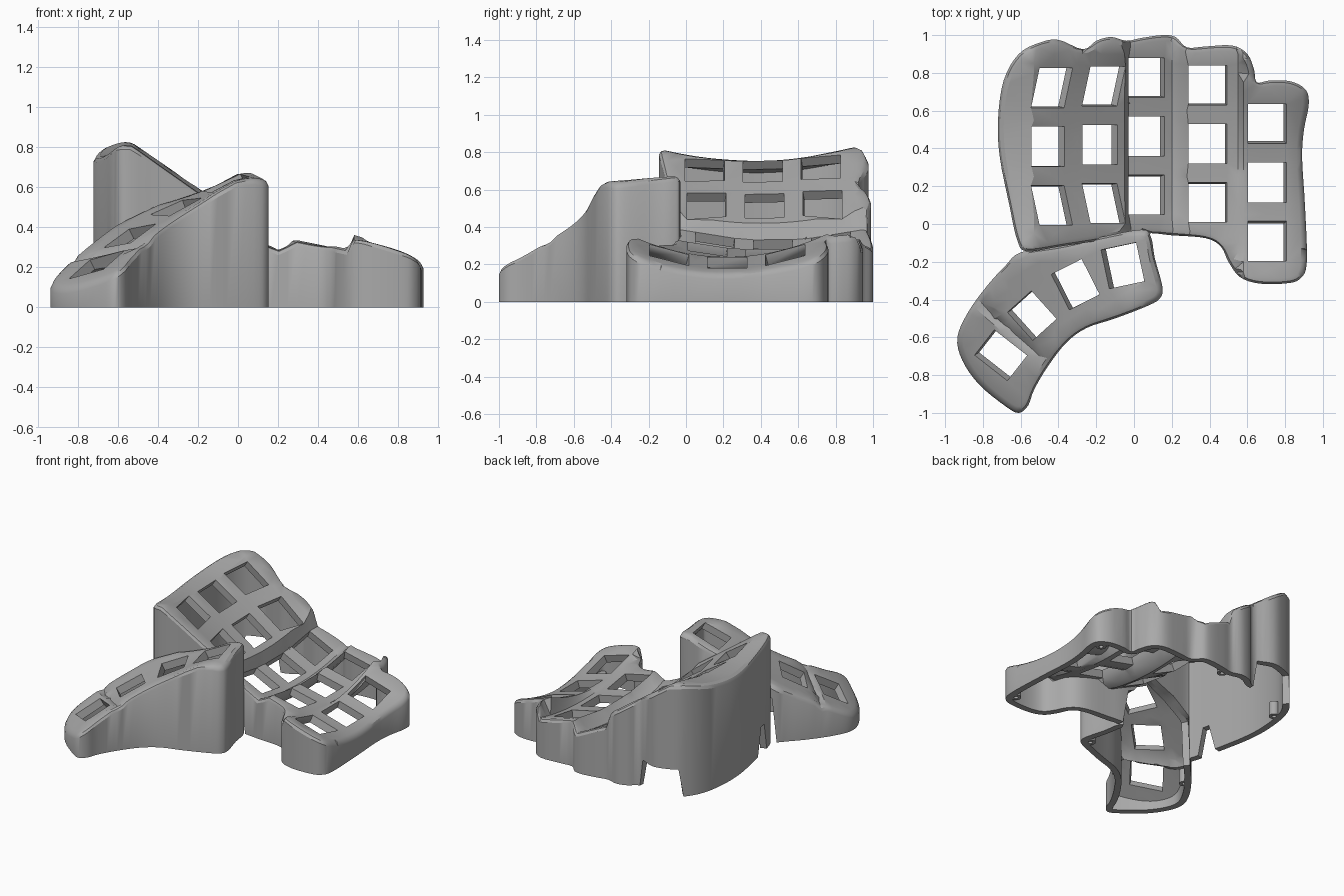
import bpy
import bmesh
from math import radians, cos, sin
from mathutils import Vector, Matrix
from mathutils.geometry import delaunay_2d_cdt

if bpy.data.objects.get("Cube"):
    bpy.data.objects.remove(bpy.data.objects["Cube"])

grey = bpy.data.materials.new("plain grey")
grey.use_nodes = True
grey.diffuse_color = (0.4, 0.4, 0.4, 1)
grey.node_tree.nodes["Principled BSDF"].inputs["Base Color"].default_value = grey.diffuse_color

PLATE, WALL, RIM = 0.055, 0.045, 0.03

# Clockwise plan outlines
MAIN_OUTLINE = [(-.57, -.145), (-.62, -.08), (-.66, .1), (-.71, .35), (-.72, .55), (-.69, .76),
                (-.61, .9), (-.5, .96), (-.4, .975), (-.27, .925), (-.2, .97), (-.12, .99),
                (-.04, .97), (.04, .985), (.15, 1), (.22, .99), (.28, .935), (.38, .94),
                (.52, .945), (.6, .9), (.635, .82), (.65, .75), (.72, .76), (.83, .755),
                (.91, .71), (.925, .63), (.9, .5), (.89, .35), (.905, .1), (.915, -.2),
                (.88, -.29), (.8, -.315), (.66, -.315), (.56, -.28), (.5, -.2), (.46, -.12),
                (.38, -.075), (.2, -.06), (.05, -.05), (-.2, -.09), (-.4, -.12)]
THUMB_OUTLINE = [(-.6, -.15), (-.4, -.12), (-.18, -.07), (.04, -.03), (.09, -.07), (.11, -.18),
                 (.15, -.33), (.14, -.39), (.08, -.43), (-.1, -.5), (-.25, -.55), (-.36, -.63),
                 (-.46, -.76), (-.53, -.88), (-.56, -.96), (-.61, -1), (-.68, -.965),
                 (-.82, -.85), (-.91, -.72), (-.935, -.6), (-.88, -.47), (-.78, -.33), (-.68, -.22)]

# Cross-sections: x, height, bend along y, y centre of the bend
MAIN_SECTION = [(-.72, .75, .26, .36), (-.66, .755, .26, .36), (-.53, .75, .26, .36),
                (-.05, .42, .26, .4), (-.03, .33, .26, .46), (.2, .22, .26, .46),
                (.24, .24, .26, .44), (.28, .28, .25, .42), (.55, .22, .25, .42),
                (.58, .24, .43, .22), (.92, .145, .4, .22)]
THUMB_SECTION = [(-.94, .12, .34, -.62), (-.4, .43, .25, -.47), (-.1, .6, .08, -.25),
                 (0, .655, .08, -.22), (.08, .66, .08, -.22), (.16, .645, .08, -.22)]
CREASE = Vector((-.76, -.47)), Vector((-.45, -.74))


def section(rows, x):
    x = min(max(x, rows[0][0]), rows[-1][0])
    for a, b in zip(rows, rows[1:]):
        if x <= b[0]:
            t = (x - a[0]) / (b[0] - a[0])
            return [p + (q - p) * t for p, q in zip(a, b)][1:]


def main_height(x, y):
    z, bend, mid = section(MAIN_SECTION, x)
    return z + bend * min(abs(y - mid), .53) ** 2


def thumb_height(x, y):
    z, slope, mid = section(THUMB_SECTION, x)
    along = (CREASE[1] - CREASE[0]).normalized()
    gap = abs(along.cross(Vector((x, y)) - CREASE[0]))
    groove = max(0, 1 - gap / .035) if x < -.4 else 0
    return z + slope * (y - mid) - .025 * groove


def joint(x, y):
    return min(main_height(x, y), thumb_height(x, y)) - .1


# Lower edge of each wall: open joint, cable notch, or table level
def main_base(x, y):
    if y < 0 and -.6 < x < .06:
        return joint(x, y)
    back_notch = -.6 < x < -.28 and y > .85
    side_notch = x < -.6 and -.03 < y < .09
    return .2 if back_notch or side_notch else 0


def thumb_base(x, y):
    shared = -.61 < x < .06 and y > -.185 + .19 * (x + .6)
    return joint(x, y) if shared else 0


def smooth_loop(points, steps=4):
    pts, out = [Vector(p) for p in points], []
    n = len(pts)
    for i in range(n):
        a, b, c, d = (pts[(i + k) % n] for k in (-1, 0, 1, 2))
        for s in range(steps):
            t = s / steps
            out.append(.5 * (2 * b + (c - a) * t + (2 * a - 5 * b + 4 * c - d) * t ** 2
                             + (3 * b - a - 3 * c + d) * t ** 3))
    return out


def inset(loop, dist):
    n, out = len(loop), []
    for i, p in enumerate(loop):
        t = (loop[(i + 1) % n] - loop[i - 1]).normalized()
        out.append(p + Vector((t.y, -t.x)) * dist)
    for _ in range(2):
        out = [out[i] * .5 + (out[i - 1] + out[(i + 1) % n]) * .25 for i in range(n)]
    return out


def inside(p, loop):
    hit = False
    for a, b in zip(loop, loop[1:] + loop[:1]):
        if (a.y > p.y) != (b.y > p.y) and p.x < a.x + (b.x - a.x) * (p.y - a.y) / (b.y - a.y):
            hit = not hit
    return hit


def opening(x, y, width, depth, angle, lean=0, scale=1):
    turn = Matrix.Rotation(radians(angle), 2)
    return [Vector((x, y)) + turn @ Vector((i * width + j * lean, j * depth)) * scale / 2
            for i, j in ((-1, -1), (1, -1), (1, 1), (-1, 1))]


def lift(points, height, drop=0):
    return [Vector((p.x, p.y, height(p.x, p.y) - drop)) for p in points]


# Triangulated skin with key openings left out
def skin(bm, ring, holes, extra):
    pts = ring + [p for h in holes for p in h] + extra
    edges, start = [], 0
    for loop in [ring] + holes:
        n = len(loop)
        edges += [(start + i, start + (i + 1) % n) for i in range(n)]
        start += n
    flat, _, faces, source, _, _ = delaunay_2d_cdt([p.xy for p in pts], edges, [], 0, 1e-5)
    verts, lookup = [], {}
    for co, src in zip(flat, source):
        near = pts[src[0]].z if src else min(ring, key=lambda p: (p.xy - co).length).z
        verts.append(bm.verts.new((co.x, co.y, near)))
        for s in src:
            lookup[s] = verts[-1]
    for f in faces:
        mid = sum((flat[i] for i in f), Vector((0, 0))) / len(f)
        if inside(mid, ring) and not any(inside(mid, h) for h in holes):
            bm.faces.new([verts[i] for i in f])
    return [lookup[i] for i in range(start)]


def bridge(bm, a, b):
    for i in range(len(a)):
        quad = [a[i - 1], a[i], b[i], b[i - 1]]
        if len(set(quad)) == 4 and not bm.faces.get(quad):
            bm.faces.new(quad)


def finish(name, bm):
    bmesh.ops.recalc_face_normals(bm, faces=bm.faces)
    mesh = bpy.data.meshes.new(name)
    bm.to_mesh(mesh)
    bm.free()
    mesh.materials.append(grey)
    obj = bpy.data.objects.new(name, mesh)
    bpy.context.collection.objects.link(obj)
    bpy.ops.object.select_all(action='DESELECT')
    obj.select_set(True)
    bpy.context.view_layer.objects.active = obj
    bpy.ops.object.shade_smooth_by_angle(angle=radians(30))


def shell(name, outline, height, base, columns, keys, crease=()):
    bm = bmesh.new()
    outer = smooth_loop(outline)
    inner = inset(outer, WALL)
    # Plate points on the section ridges, clear of the key openings
    clear = [opening(*k, scale=1.2) for k in keys]
    margin = inset(outer, WALL + .02)
    grid = [Vector((x, -1 + .05 * j)) for x in columns for j in range(41)] + list(crease)
    grid = [p for p in grid if inside(p, margin) and not any(inside(p, h) for h in clear)]
    rim = lift(inset(outer, RIM / 3), height, RIM / 3) + lift(inset(outer, RIM), height)
    # Key openings run square to the tilted plate
    tops, bottoms = [], []
    for k in keys:
        x, y, e = k[0], k[1], .03
        normal = Vector((height(x - e, y) - height(x + e, y),
                         height(x, y - e) - height(x, y + e), 2 * e)).normalized()
        tops.append(lift(opening(*k), height))
        bottoms.append([p - normal * PLATE for p in tops[-1]])
    top = skin(bm, lift(outer, height, RIM), tops, rim + lift(grid, height))
    under = skin(bm, lift(inner, height, PLATE + .01), bottoms, lift(grid, height, PLATE + .01))
    n = len(outer)
    for i in range(n, len(top), 4):
        bridge(bm, top[i:i + 4], under[i:i + 4])
    # Walls and their lower edge
    feet = [base(p.x, p.y) for p in outer]
    foot_out = [bm.verts.new((p.x, p.y, z)) for p, z in zip(outer, feet)]
    foot_in = [bm.verts.new((p.x, p.y, z)) for p, z in zip(inner, feet)]
    bridge(bm, top[:n], foot_out)
    bridge(bm, foot_out, foot_in)
    bridge(bm, foot_in, under[:n])
    finish(name, bm)


# Finger section: five columns of three keys, the two steep ones leaning inward
main_keys = []
for x, y, width in ((-.455, .41, .175), (-.18, .42, .185), (.067, .465, .19),
                    (.39, .425, .205), (.705, .22, .205)):
    for row in (-1, 0, 1):
        steep = x < -.1
        shift = .02 * row * row if steep else 0
        main_keys.append((x + shift, y + .31 * row, width, .21, 0, .045 * row if steep else 0))
ridges = [r[0] for r in MAIN_SECTION[1:-1]] + [-.42, -.3, -.17, .08, .36, .45, .7, .8]
shell("finger_shell", MAIN_OUTLINE, main_height, main_base, ridges, main_keys)

# Thumb section: four keys on an arc
thumb_keys = [(-.06, -.22, .19, .21, 12), (-.31, -.32, .18, .21, 27),
              (-.54, -.485, .17, .2, 42), (-.705, -.695, .17, .22, 52)]
crease = [CREASE[0].lerp(CREASE[1], i / 8) for i in range(9)]
side = Vector((.023, .027))
crease += [p + side for p in crease] + [p - side for p in crease]
shell("thumb_shell", THUMB_OUTLINE, thumb_height, thumb_base,
      [-.9 + .08 * i for i in range(13)], thumb_keys, crease)

# Hollow screw posts inside the walls
for i, (x, y) in enumerate(((.85, -.22), (.85, .67), (0, .92), (-.64, .7), (.08, -.36), (-.76, -.38))):
    bm = bmesh.new()
    rings = []
    for radius, z in ((.035, .1), (.035, 0), (.015, 0), (.015, .08)):
        rings.append([bm.verts.new((x + radius * cos(radians(a)), y + radius * sin(radians(a)), z))
                      for a in range(0, 360, 20)])
    for a, b in zip(rings, rings[1:]):
        bridge(bm, a, b)
    bm.faces.new(rings[0])
    bm.faces.new(rings[-1])
    finish("screw_post_%d" % (i + 1), bm)
